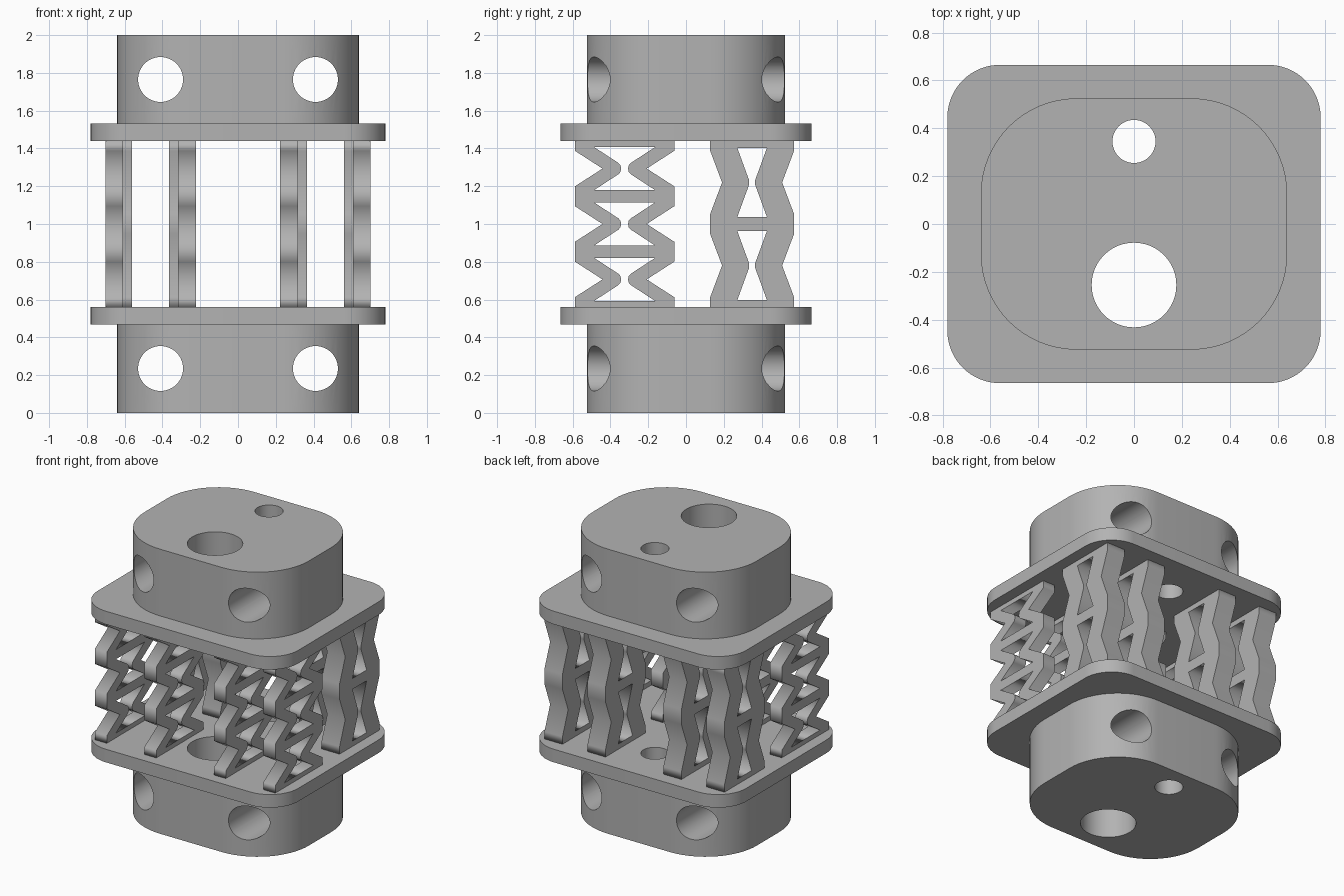
import bpy, bmesh, math
from mathutils import Matrix, Vector

if "Cube" in bpy.data.objects:
    bpy.data.objects.remove(bpy.data.objects["Cube"], do_unlink=True)

grey = bpy.data.materials.new("light_grey")
grey.use_nodes = True
grey.diffuse_color = (0.45, 0.45, 0.45, 1)
grey.node_tree.nodes["Principled BSDF"].inputs["Base Color"].default_value = (0.45, 0.45, 0.45, 1)


def prism(name, loops, thickness, matrix):
    """Solid from an outline plus hole loops, extruded evenly about its plane."""
    curve = bpy.data.curves.new(name, "CURVE")
    curve.dimensions = "2D"
    curve.fill_mode = "BOTH"
    curve.extrude = thickness / 2
    for loop in loops:
        spline = curve.splines.new("POLY")
        spline.points.add(len(loop) - 1)
        for point, (a, b) in zip(spline.points, loop):
            point.co = (a, b, 0, 1)
        spline.use_cyclic_u = True
    temp = bpy.data.objects.new(name + "_outline", curve)
    bpy.context.collection.objects.link(temp)
    graph = bpy.context.evaluated_depsgraph_get()
    mesh = bpy.data.meshes.new_from_object(temp.evaluated_get(graph))
    bpy.data.objects.remove(temp, do_unlink=True)
    bpy.data.curves.remove(curve)
    bm = bmesh.new()
    bm.from_mesh(mesh)
    bmesh.ops.remove_doubles(bm, verts=bm.verts, dist=1e-5)
    bmesh.ops.recalc_face_normals(bm, faces=bm.faces)
    bm.transform(matrix)
    bm.to_mesh(mesh)
    bm.free()
    mesh.materials.clear()
    mesh.materials.append(grey)
    ob = bpy.data.objects.new(name, mesh)
    bpy.context.collection.objects.link(ob)
    return ob


def circle(x, y, r, n=48):
    return [(x + r * math.cos(math.tau * i / n), y + r * math.sin(math.tau * i / n)) for i in range(n)]


def rounded_rect(hx, hy, r, n=16):
    pts = []
    for k, (sx, sy) in enumerate(((1, 1), (-1, 1), (-1, -1), (1, -1))):
        for i in range(n + 1):
            a = math.pi / 2 * (k + i / n)
            pts.append((sx * (hx - r) + r * math.cos(a), sy * (hy - r) + r * math.sin(a)))
    return pts


def smooth(ob):
    bpy.ops.object.select_all(action="DESELECT")
    ob.select_set(True)
    bpy.context.view_layer.objects.active = ob
    bpy.ops.object.shade_smooth_by_angle(angle=math.radians(30))


def drill(ob, x, z, r):
    """Cut a round hole from front to back."""
    turn = Matrix.Translation((x, 0, z)) @ Matrix.Rotation(math.pi / 2, 4, "X")
    cutter = prism("drill_cutter", [circle(0, 0, r)], 2, turn)
    cutter.hide_render = True
    mod = ob.modifiers.new("drill", "BOOLEAN")
    mod.operation, mod.solver, mod.object = "DIFFERENCE", "EXACT", cutter
    bpy.ops.object.select_all(action="DESELECT")
    bpy.context.view_layer.objects.active = ob
    ob.select_set(True)
    bpy.ops.object.modifier_apply(modifier=mod.name)
    bpy.data.objects.remove(cutter, do_unlink=True)


# End blocks and flanges, with two vertical bores
bores = [circle(0, -0.255, 0.177), circle(0, 0.345, 0.09)]
for side, block_z, flange_z in (("lower", 0.235, 0.515), ("upper", 1.765, 1.485)):
    block = prism(side + "_block", [rounded_rect(0.64, 0.525, 0.4)] + bores, 0.47,
                  Matrix.Translation((0, 0, block_z)))
    for x in (-0.41, 0.41):
        drill(block, x, block_z, 0.119)
    smooth(block)
    flange = prism(side + "_flange", [rounded_rect(0.78, 0.665, 0.22)] + bores, 0.092,
                   Matrix.Translation((0, 0, flange_z)))
    smooth(flange)


def mirrored(half):
    return half + [(-a, b) for a, b in reversed(half)]


def lattice(cells, outer, notch, window, slope_h, window_h, neck):
    """Zigzag spring outline with one hourglass window per cell."""
    pitch = 0.88 / cells
    edge, holes = [(outer, 0.56)], []
    for i in range(cells):
        z = 0.56 + pitch * (i + 0.5)
        edge += [(outer, z - slope_h), (notch, z), (outer, z + slope_h)]
        half = [(window, z - window_h)] + [(a, z + b) for a, b in neck] + [(window, z + window_h)]
        holes.append(mirrored(half))
    edge.append((outer, 1.44))
    return [mirrored(edge)] + holes


# Profile plane (a, b) becomes (y, z), thickness runs along x
swap = Matrix(((0, 0, 1, 0), (1, 0, 0, 0), (0, 1, 0, 0), (0, 0, 0, 1)))
round_neck = [(0.033, -0.03), (0.022, -0.018), (0.018, 0), (0.022, 0.018), (0.033, 0.03)]
front = lattice(3, 0.263, 0.117, 0.16, 0.094, 0.113, round_neck)
back = lattice(2, 0.222, 0.159, 0.078, 0.167, 0.182, [(0.016, -0.012), (0.016, 0.012)])

# Front springs are thin, back springs are thick
for name, loops, y, width, xs in (("front_spring", front, -0.325, 0.093, (0.27, 0.655)),
                                  ("back_spring", back, 0.35, 0.14, (0.295, 0.63))):
    for side, s in (("left", 1), ("right", -1)):
        for place, x in zip(("inner", "outer"), xs):
            prism(f"{side}_{place}_{name}", loops, width, Matrix.Translation((s * x, y, 0)) @ swap)
